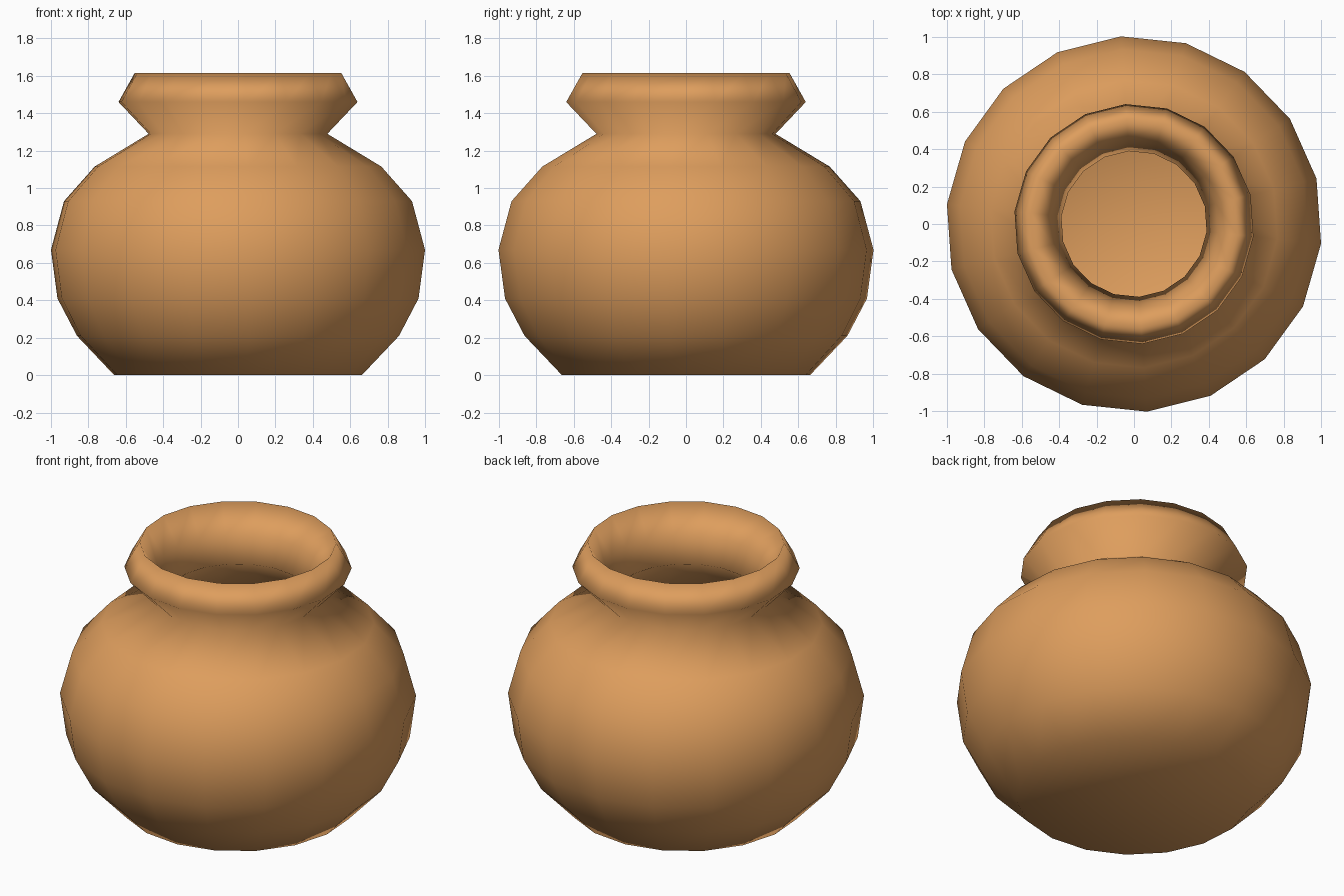
import bpy, bmesh, math

if "Cube" in bpy.data.objects:
    bpy.data.objects.remove(bpy.data.objects["Cube"])

SEGMENTS = 18
START = math.radians(-6)

clay = bpy.data.materials.new("orange clay")
clay.diffuse_color = (0.73, 0.34, 0.11, 1)
clay.use_nodes = True
clay.node_tree.nodes["Principled BSDF"].inputs["Base Color"].default_value = clay.diffuse_color

# Profile (radius, height): base, belly, neck, lip, then the hollow inside
profile = [
    (0, 0), (0.665, 0), (0.865, 0.21), (0.97, 0.41), (1.005, 0.67),
    (0.935, 0.93), (0.77, 1.115), (0.48, 1.29), (0.642, 1.46), (0.555, 1.615),
    (0.45, 1.45), (0.39, 1.30), (0.68, 1.05), (0.85, 0.89), (0.91, 0.67),
    (0.88, 0.44), (0.77, 0.25), (0.60, 0.09), (0, 0.09),
]


def lathe(name, points, material):
    """Turn a profile around the z axis; radius 0 gives a single pole vertex."""
    bm = bmesh.new()
    rings = []
    for r, z in points:
        count = SEGMENTS if r > 0 else 1
        ring = []
        for i in range(count):
            a = START + 2 * math.pi * i / SEGMENTS
            ring.append(bm.verts.new((r * math.cos(a), r * math.sin(a), z)))
        rings.append(ring)
    for low, high in zip(rings, rings[1:]):
        for i in range(SEGMENTS):
            j = (i + 1) % SEGMENTS
            corners = [low[i % len(low)], low[j % len(low)],
                       high[j % len(high)], high[i % len(high)]]
            bm.faces.new(list(dict.fromkeys(corners)))
    bmesh.ops.recalc_face_normals(bm, faces=bm.faces)
    for f in bm.faces:
        f.smooth = True
    mesh = bpy.data.meshes.new(name)
    bm.to_mesh(mesh)
    bm.free()
    mesh.materials.append(material)
    obj = bpy.data.objects.new(name, mesh)
    bpy.context.collection.objects.link(obj)
    return obj


# Round pot with a flared lip
lathe("pot", profile, clay)
